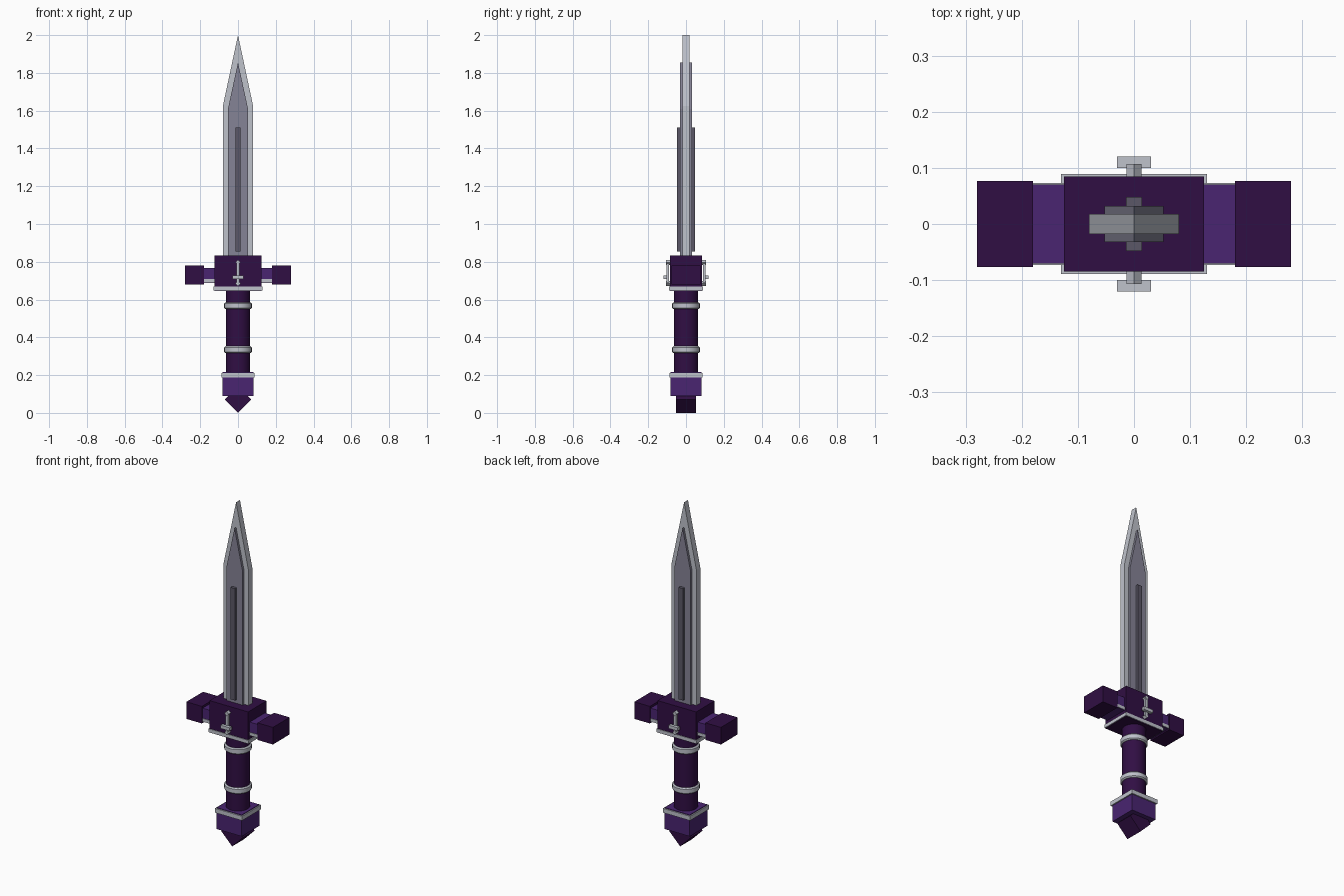
import bpy, bmesh, math
from mathutils import Matrix

if "Cube" in bpy.data.objects:
    bpy.data.objects.remove(bpy.data.objects["Cube"])


def mat(name, r, g, b):
    m = bpy.data.materials.new(name)
    m.diffuse_color = (r, g, b, 1)
    m.use_nodes = True
    m.node_tree.nodes["Principled BSDF"].inputs["Base Color"].default_value = m.diffuse_color
    return m


DARK = mat("dark_purple", 0.030, 0.0045, 0.057)
PURPLE = mat("mid_purple", 0.068, 0.018, 0.165)
SILVER = mat("silver", 0.52, 0.54, 0.60)
STEEL = mat("grey_steel", 0.235, 0.227, 0.305)
SHADE = mat("dark_steel", 0.105, 0.096, 0.135)


def finish(name, bm, m):
    bmesh.ops.recalc_face_normals(bm, faces=bm.faces)
    me = bpy.data.meshes.new(name)
    bm.to_mesh(me)
    bm.free()
    me.materials.append(m)
    ob = bpy.data.objects.new(name, me)
    bpy.context.collection.objects.link(ob)
    return ob


def box(name, m, x, y, z, tilt=0):
    """Box from (min, max) ranges, optionally tilted about the y axis."""
    bm = bmesh.new()
    bmesh.ops.create_cube(bm, size=1)
    size = [b - a for a, b in (x, y, z)]
    mid = [(a + b) / 2 for a, b in (x, y, z)]
    bm.transform(Matrix.Translation(mid) @ Matrix.Rotation(tilt, 4, 'Y')
                 @ Matrix.Diagonal((*size, 1)))
    return finish(name, bm, m)


def blade(name, m, w, t, z0, shoulder, tip):
    """Pointed front profile extruded through y."""
    bm = bmesh.new()
    prof = [(-w, z0), (w, z0), (w, shoulder), (0, tip), (-w, shoulder)]
    f = bm.faces.new([bm.verts.new((x, -t, z)) for x, z in prof])
    ext = bmesh.ops.extrude_face_region(bm, geom=[f])["geom"]
    bmesh.ops.translate(bm, vec=(0, 2 * t, 0),
                        verts=[v for v in ext if isinstance(v, bmesh.types.BMVert)])
    return finish(name, bm, m)


def lathe(name, m, prof, n=32):
    """Capped turned part from (radius, z) points."""
    bm = bmesh.new()
    rings = [[bm.verts.new((r * math.cos(2 * math.pi * i / n),
                            r * math.sin(2 * math.pi * i / n), z))
              for i in range(n)] for r, z in prof]
    for a, b in zip(rings, rings[1:]):
        for i in range(n):
            j = (i + 1) % n
            bm.faces.new((a[i], a[j], b[j], b[i]))
    bm.faces.new(rings[0])
    bm.faces.new(rings[-1])
    ob = finish(name, bm, m)
    bpy.context.view_layer.objects.active = ob
    ob.select_set(True)
    bpy.ops.object.shade_smooth_by_angle(angle=math.radians(30))
    ob.select_set(False)


def sym(v):
    return (-v, v)


def side(s, a, b):
    return tuple(sorted((s * a, s * b)))


# Blade: edge, raised middle and central rib
blade("blade_edge", SILVER, 0.08, 0.018, 0.80, 1.625, 2.0)
blade("blade_middle", STEEL, 0.053, 0.032, 0.80, 1.61, 1.855)
box("blade_rib", SHADE, sym(0.014), sym(0.048), (0.855, 1.51))

# Guard centre with silver band
box("guard_block", DARK, sym(0.125), sym(0.085), (0.645, 0.832))
box("guard_band", SILVER, sym(0.13), sym(0.089), (0.648, 0.668))

# Guard arms
for s, n in ((-1, "left"), (1, "right")):
    box(f"guard_arm_{n}", PURPLE, side(s, 0.11, 0.19), sym(0.07), (0.688, 0.767))
    box(f"guard_arm_band_{n}", SILVER, side(s, 0.11, 0.19), sym(0.073), (0.69, 0.708))
    box(f"guard_end_{n}", DARK, side(s, 0.18, 0.28), sym(0.077), (0.68, 0.78))

# Small ornament on both faces of the guard
for s, n in ((-1, "front"), (1, "back")):
    box(f"ornament_bar_{n}", SILVER, sym(0.008), side(s, 0.09, 0.104), (0.685, 0.797))
    box(f"ornament_cross_{n}", SILVER, sym(0.03), side(s, 0.10, 0.12), (0.708, 0.727))
    for k, z in (("bottom", 0.685), ("top", 0.797)):
        box(f"ornament_{k}_{n}", SILVER, sym(0.0095), side(s, 0.08, 0.107),
            (z - 0.0095, z + 0.0095), math.pi / 4)

# Grip and rings
lathe("grip", DARK, [(0.064, 0.20), (0.064, 0.65)])
for n, z in (("lower", 0.335), ("upper", 0.567)):
    lathe(f"grip_ring_{n}", SILVER, [(0.066, z - 0.018), (0.073, z - 0.012),
                                     (0.073, z + 0.012), (0.066, z + 0.018)])

# Pommel: block, band and tilted cube point
box("pommel_block", PURPLE, sym(0.081), sym(0.081), (0.09, 0.216))
box("pommel_band", SILVER, sym(0.088), sym(0.088), (0.187, 0.212))
box("pommel_point", DARK, sym(0.05), sym(0.054), (0.0207, 0.1207), math.pi / 4)
